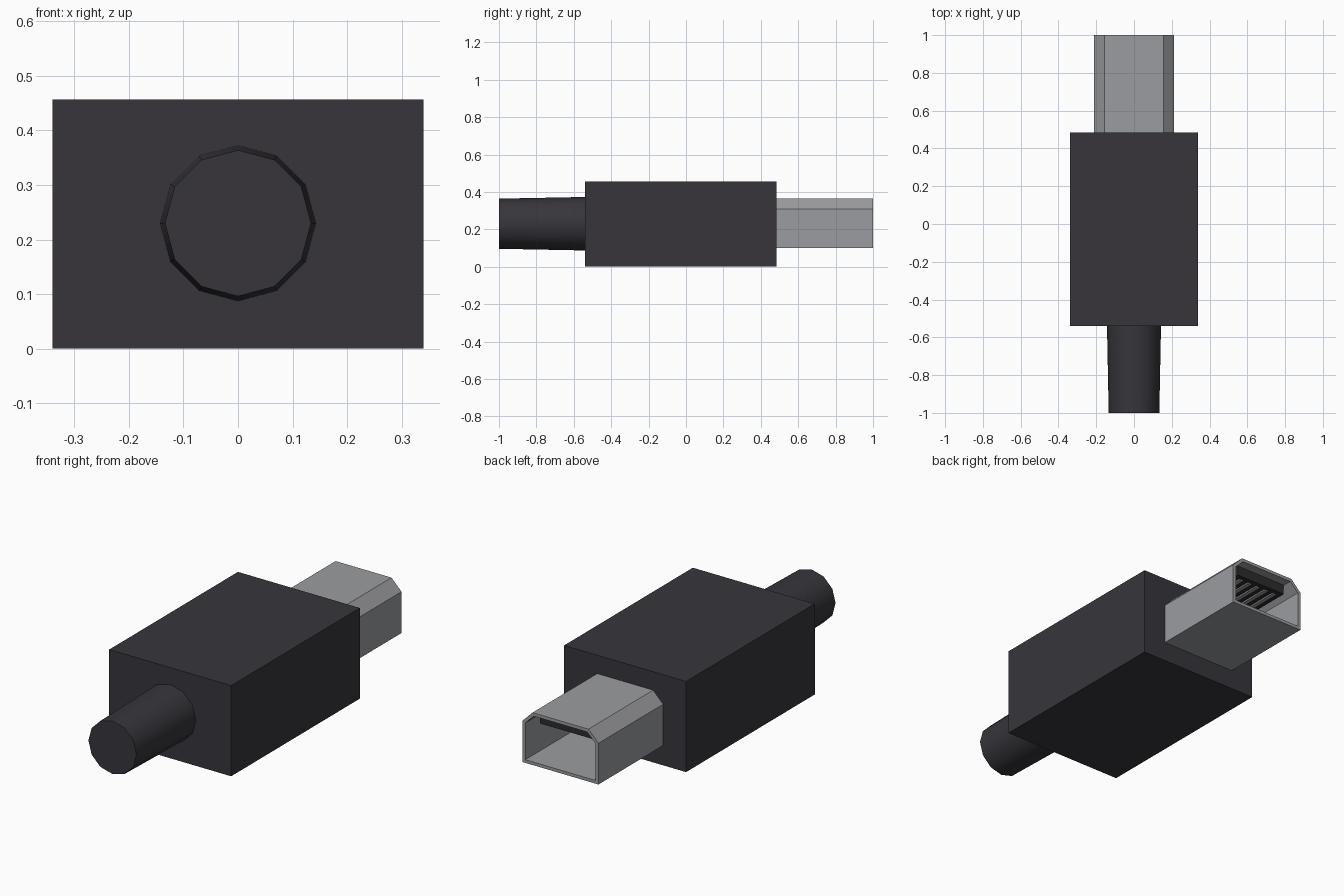
import bpy, bmesh, math
from mathutils import Matrix

cube = bpy.data.objects.get("Cube")
if cube:
    bpy.data.objects.remove(cube, do_unlink=True)


def material(name, color):
    m = bpy.data.materials.new(name)
    m.use_nodes = True
    m.diffuse_color = (*color, 1)
    m.node_tree.nodes["Principled BSDF"].inputs["Base Color"].default_value = (*color, 1)
    return m


charcoal = material("charcoal plastic", (0.038, 0.036, 0.044))
metal = material("grey metal", (0.33, 0.335, 0.35))
black = material("black plastic", (0.025, 0.025, 0.026))


def finish(name, bm, mat):
    bmesh.ops.recalc_face_normals(bm, faces=bm.faces)
    mesh = bpy.data.meshes.new(name)
    bm.to_mesh(mesh)
    bm.free()
    mesh.materials.append(mat)
    obj = bpy.data.objects.new(name, mesh)
    bpy.context.collection.objects.link(obj)
    return obj


def box(name, low, high, mat):
    bm = bmesh.new()
    bmesh.ops.create_cube(bm, size=1)
    for v in bm.verts:
        v.co = [(a + b) / 2 + c * (b - a) for a, b, c in zip(low, high, v.co)]
    return finish(name, bm, mat)


# Moulded housing
BACK, FRONT, MID = 0.485, -0.54, 0.23
box("housing", (-0.34, FRONT, 0), (0.34, BACK, 0.457), charcoal)

# Tapered twelve-sided cable stub, wider end inside the housing
bm = bmesh.new()
bmesh.ops.create_cone(bm, cap_ends=True, segments=12, radius1=0.143, radius2=0.134,
                      depth=1 + FRONT)
bmesh.ops.transform(bm, verts=bm.verts, matrix=Matrix.Translation(
    (0, (FRONT - 1) / 2, MID)) @ Matrix.Rotation(math.pi / 2, 4, "X"))
cable = finish("cable", bm, charcoal)
bpy.context.view_layer.objects.active = cable
cable.select_set(True)
bpy.ops.object.shade_smooth_by_angle(angle=math.radians(35))
cable.select_set(False)


# Hollow plug shell with two chamfered upper corners
def outline(side, flat, bottom, shoulder, top):
    half = [(side, bottom), (side, shoulder), (flat, top)]
    return half + [(-x, z) for x, z in reversed(half)]


outer = outline(0.212, 0.156, 0.1, 0.308, 0.364)
inner = outline(0.196, 0.149, 0.116, 0.301, 0.348)
bm = bmesh.new()
rings = [[bm.verts.new((x, y, z)) for x, z in shape]
         for shape, y in ((outer, BACK), (outer, 1), (inner, 1), (inner, BACK))]
for a, b in zip(rings, rings[1:]):
    for i in range(len(a)):
        j = (i + 1) % len(a)
        bm.faces.new((a[i], a[j], b[j], b[i]))
finish("plug_shell", bm, metal)

# Contact tongue under the roof of the shell, with its row of pins
box("tongue", (-0.145, BACK, 0.295), (0.145, 0.955, 0.345), black)
for i in range(5):
    x = (i - 2) * 0.052
    box(f"pin_{i + 1}", (x - 0.011, BACK, 0.288), (x + 0.011, 0.93, 0.297), metal)
